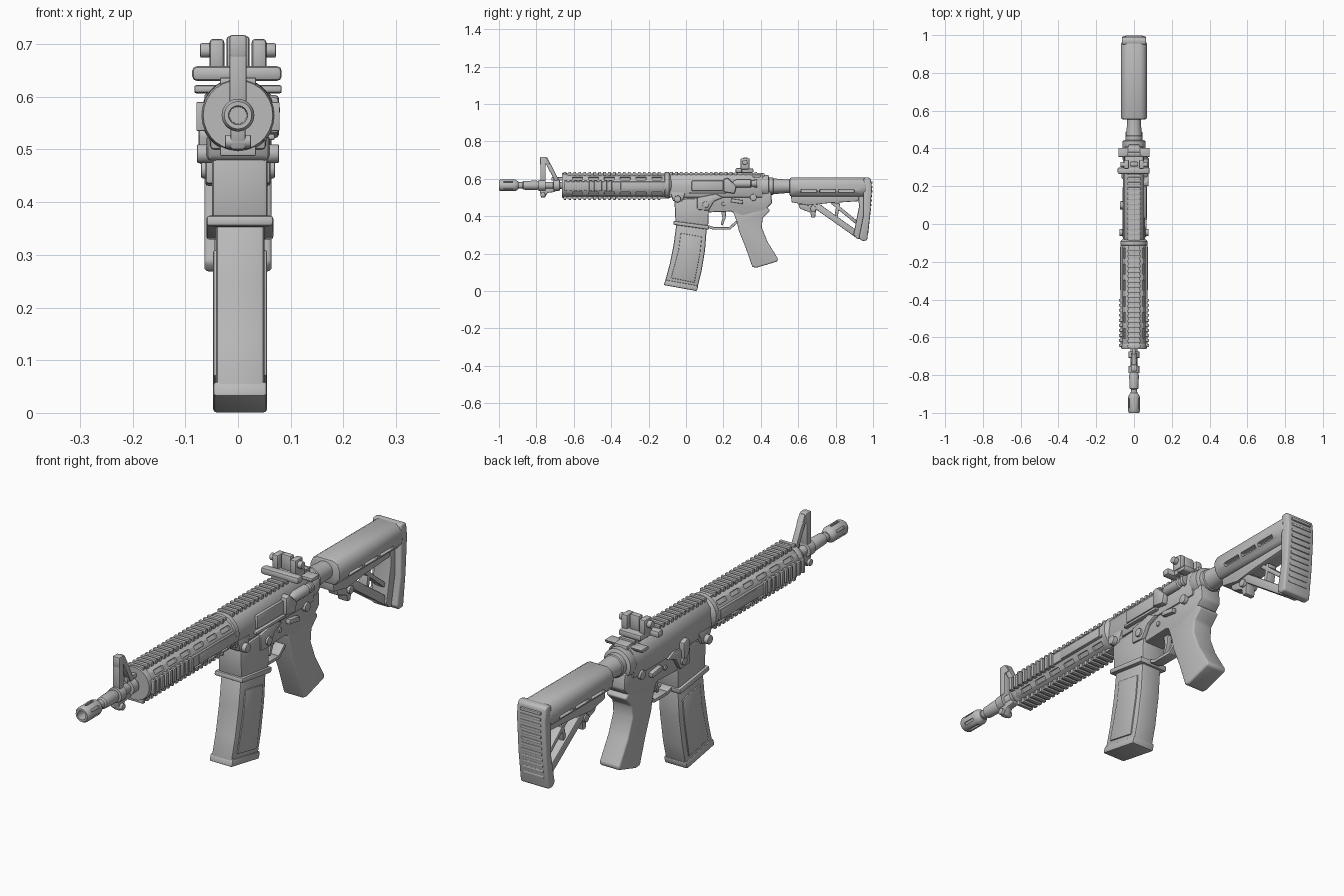
import bpy, bmesh, math
from mathutils import Vector, Matrix

grey = bpy.data.materials.new("grey")
grey.diffuse_color = (0.5, 0.5, 0.5, 1)
AX = 0.565  # height of the barrel axis


def finish(name, bm, bevel=0.0, seg=2):
    bmesh.ops.recalc_face_normals(bm, faces=bm.faces)
    if bevel:
        edges = [e for e in bm.edges if len(e.link_faces) == 2 and e.calc_face_angle() > 0.6]
        bmesh.ops.bevel(bm, geom=edges, offset=bevel, segments=seg, profile=0.5,
                        affect='EDGES', clamp_overlap=True)
    me = bpy.data.meshes.new(name)
    bm.to_mesh(me)
    bm.free()
    me.materials.append(grey)
    ob = bpy.data.objects.new(name, me)
    bpy.context.collection.objects.link(ob)
    return ob


def extrude(name, pts, vec, bevel=0.0, seg=2):
    """Extrude a closed outline of 3D points along vec."""
    bm = bmesh.new()
    f = bm.faces.new([bm.verts.new(p) for p in pts])
    new = bmesh.ops.extrude_face_region(bm, geom=[f])["geom"]
    bmesh.ops.translate(bm, vec=vec, verts=[v for v in new if isinstance(v, bmesh.types.BMVert)])
    return finish(name, bm, bevel, seg)


def side(name, yz, x0, x1, bevel=0.004, seg=2):
    return extrude(name, [(x0, y, z) for y, z in yz], (x1 - x0, 0, 0), bevel, seg)


def section(name, xz, y0, y1, bevel=0.004):
    return extrude(name, [(x, y0, z) for x, z in xz], (0, y1 - y0, 0), bevel)


def boxes(name, items, bevel=0.0):
    """Several boxes (x0, x1, y0, y1, z0, z1) as one object."""
    bm = bmesh.new()
    for x0, x1, y0, y1, z0, z1 in items:
        m = Matrix.Translation(((x0 + x1) / 2, (y0 + y1) / 2, (z0 + z1) / 2)) @ \
            Matrix.Diagonal((x1 - x0, y1 - y0, z1 - z0, 1))
        bmesh.ops.create_cube(bm, size=1, matrix=m)
    return finish(name, bm, bevel)


def lathe(name, prof, z=AX, n=28, x=0.0):
    """Turn (y, radius) points around an axis parallel to y."""
    bm = bmesh.new()
    rings = [[bm.verts.new((x + r * math.sin(2 * math.pi * i / n), y,
                            z + r * math.cos(2 * math.pi * i / n))) for i in range(n)]
             for y, r in prof]
    for a, b in zip(rings, rings[1:]):
        for i in range(n):
            bm.faces.new((a[i], a[(i + 1) % n], b[(i + 1) % n], b[i]))
    bm.faces.new(rings[0])
    bm.faces.new(rings[-1])
    return finish(name, bm)


def pin(name, x0, x1, y, z, r, n=18, bevel=0.003):
    pts = [(x0, y + r * math.cos(2 * math.pi * i / n), z + r * math.sin(2 * math.pi * i / n))
           for i in range(n)]
    bm = bmesh.new()
    f = bm.faces.new([bm.verts.new(p) for p in pts])
    g = bmesh.ops.extrude_face_region(bm, geom=[f])["geom"]
    bmesh.ops.translate(bm, vec=(x1 - x0, 0, 0), verts=[v for v in g if isinstance(v, bmesh.types.BMVert)])
    ends = [e for e in bm.edges if abs(e.verts[0].co.x - e.verts[1].co.x) < 1e-6]
    bmesh.ops.bevel(bm, geom=ends, offset=bevel, segments=2, profile=0.5, affect='EDGES')
    return finish(name, bm)


def bar(name, a, b, w, hx, bevel=0.004):
    """Straight strut between two (y, z) points."""
    a, b = Vector(a), Vector(b)
    d = (b - a).normalized()
    n = Vector((-d.y, d.x)) * w / 2
    return side(name, [a + n, b + n, b - n, a - n], -hx, hx, bevel)


def cut(ob, cutter):
    m = ob.modifiers.new("cut", 'BOOLEAN')
    m.operation, m.object, m.solver = 'DIFFERENCE', cutter, 'EXACT'
    cutter.hide_render = True
    cutter.hide_viewport = True


# Muzzle and barrel
muzzle = lathe("flash_hider", [(-0.93, 0.016), (-1.0, 0.018), (-1.0, 0.026), (-0.992, 0.031),
                               (-0.915, 0.031), (-0.905, 0.027), (-0.895, 0.018), (-0.89, 0.018)])
bm = bmesh.new()
for k in range(6):
    m = Matrix.Translation((0, -0.95, AX)) @ Matrix.Rotation(k * math.pi / 3, 4, 'Y') @ \
        Matrix.Translation((0, 0, 0.034)) @ Matrix.Diagonal((0.01, 0.05, 0.02, 1))
    bmesh.ops.create_cube(bm, size=1, matrix=m)
cut(muzzle, finish("muzzle_slot_cutter", bm))
lathe("barrel", [(-0.9, 0.017), (-0.875, 0.017), (-0.87, 0.023), (-0.8, 0.026), (-0.785, 0.019), (-0.6, 0.019)])

# Front sight tower with open triangle
lathe("sight_collar_front", [(-0.79, 0.02), (-0.788, 0.03), (-0.752, 0.03), (-0.75, 0.02)])
lathe("sight_collar_rear", [(-0.71, 0.02), (-0.708, 0.03), (-0.676, 0.03), (-0.674, 0.02)])
bar("front_sight_post", (-0.765, 0.57), (-0.765, 0.715), 0.028, 0.016)
bar("front_sight_brace", (-0.752, 0.71), (-0.69, 0.59), 0.022, 0.013)
side("front_sight_ear", [(-0.78, 0.675), (-0.78, 0.717), (-0.75, 0.717), (-0.725, 0.68)], -0.016, 0.016)
bar("gas_tube", (-0.72, 0.6), (-0.6, 0.6), 0.018, 0.009)
side("sling_lug", [(-0.785, 0.55), (-0.69, 0.55), (-0.7, 0.53), (-0.74, 0.525), (-0.755, 0.5), (-0.775, 0.5)], -0.014, 0.014)
pin("sling_pin", -0.025, 0.025, -0.765, 0.515, 0.013)

# Handguard shell with slots through the slanted faces
ring = [(0.068 * math.sin(a), AX - 0.003 + 0.066 * math.cos(a))
        for a in [math.pi / 12 + k * math.pi / 6 for k in range(12)]]
guard = section("handguard", ring, -0.655, -0.1, 0.003)
bm = bmesh.new()
for s in (-1, 1):
    for up in (-1, 1):
        for k in range(6):
            m = Matrix.Translation((s * 0.053, -0.58 + k * 0.085, AX - 0.003 + up * 0.042)) @ \
                Matrix.Rotation(s * up * math.radians(52), 4, 'Y') @ Matrix.Diagonal((0.018, 0.055, 0.022, 1))
            bmesh.ops.create_cube(bm, size=1, matrix=m)
cut(guard, finish("handguard_slot_cutter", bm, 0.003))
lathe("handguard_front_ring", [(-0.662, 0.03), (-0.662, 0.066), (-0.645, 0.07), (-0.635, 0.066)])
lathe("handguard_rear_ring", [(-0.115, 0.066), (-0.112, 0.071), (-0.092, 0.071), (-0.075, 0.055)])

# Accessory rails on four sides
def teeth(y0, y1, pitch):
    n = int((y1 - y0) / pitch)
    return [(y0 + i * pitch, y0 + i * pitch + pitch * 0.55) for i in range(n)]

P = 0.0265
boxes("top_rail_teeth", [(-0.034, 0.034, a, b, 0.618, 0.636) for a, b in teeth(-0.655, -0.1, P)], 0.002)
boxes("top_rail_bed", [(-0.028, 0.028, -0.655, -0.1, 0.6, 0.628)])
boxes("bottom_rail_teeth", [(-0.034, 0.034, a, b, 0.488, 0.506) for a, b in teeth(-0.655, -0.1, P)], 0.002)
boxes("bottom_rail_bed", [(-0.028, 0.028, -0.655, -0.1, 0.495, 0.525)])
for s, tag in ((-1, "left"), (1, "right")):
    boxes(tag + "_rail_teeth", [tuple(sorted((s * 0.06, s * 0.079))) + (a, b, 0.535, 0.59)
                                for a, b in teeth(-0.65, -0.36, P)], 0.002)
    boxes(tag + "_rail_bed", [tuple(sorted((s * 0.05, s * 0.071))) + (-0.65, -0.11, 0.54, 0.585)], 0.003)
    boxes(tag + "_rail_cover", [tuple(sorted((s * 0.06, s * 0.074))) + (-0.35, -0.12, 0.542, 0.583)], 0.004)

# Upper receiver and its rail
section("upper_receiver", [(-0.03, 0.625), (0.03, 0.625), (0.052, 0.6), (0.058, 0.56), (0.052, 0.5),
                           (-0.052, 0.5), (-0.058, 0.56), (-0.052, 0.6)], -0.09, 0.41, 0.006)
boxes("receiver_rail_teeth", [(-0.034, 0.034, a, b, 0.62, 0.637) for a, b in teeth(-0.085, 0.4, P)], 0.002)
boxes("receiver_rail_bed", [(-0.028, 0.028, -0.088, 0.4, 0.6, 0.63)])
boxes("port_cover", [(0.05, 0.066, 0.03, 0.2, 0.535, 0.59)], 0.005)
boxes("port_hinge", [(0.05, 0.07, 0.02, 0.21, 0.518, 0.53)], 0.004)
side("case_deflector", [(0.2, 0.53), (0.2, 0.6), (0.225, 0.605), (0.27, 0.56), (0.26, 0.52)], 0.04, 0.078, 0.008)
lathe("forward_assist", [(0.25, 0.012), (0.27, 0.022), (0.345, 0.022), (0.35, 0.017), (0.365, 0.017),
                         (0.367, 0.022), (0.38, 0.02)], 0.575, 18, 0.058)

# Lower receiver and magazine well
side("lower_receiver", [(-0.06, 0.52), (-0.055, 0.48), (0.1, 0.42), (0.24, 0.425), (0.3, 0.4), (0.42, 0.43),
                        (0.46, 0.47), (0.455, 0.53), (0.4, 0.54)], -0.046, 0.046, 0.008)
side("magazine_well", [(-0.062, 0.49), (-0.056, 0.36), (0.118, 0.335), (0.125, 0.5)], -0.049, 0.056, 0.008)
side("well_flare", [(-0.066, 0.375), (-0.068, 0.355), (0.12, 0.328), (0.125, 0.35)], -0.06, 0.067, 0.006)
side("front_pivot_block", [(-0.085, 0.53), (-0.07, 0.48), (-0.02, 0.475), (0.0, 0.53)], -0.06, 0.06, 0.01)
for s, tag in ((-1, "left"), (1, "right")):
    pin(tag + "_front_pin", s * 0.04, s * 0.078, -0.045, 0.492, 0.018)
    pin(tag + "_rear_pin", s * 0.03, s * 0.062, 0.36, 0.5, 0.018)
    pin(tag + "_trigger_pin", s * 0.03, s * 0.052, 0.2, 0.465, 0.01)
    pin(tag + "_magazine_button", s * 0.03, s * 0.07, 0.105, 0.462, 0.017)
    bar(tag + "_selector", (0.24, 0.485), (0.305, 0.475), 0.02, 0.01).location.x = s * 0.055
    side(tag + "_receiver_fence", [(0.06, 0.5), (0.06, 0.435), (0.12, 0.43), (0.15, 0.48), (0.2, 0.5), (0.16, 0.52)],
         s * 0.04, s * 0.062, 0.006)
side("bolt_catch", [(0.09, 0.55), (0.075, 0.53), (0.085, 0.48), (0.115, 0.47), (0.12, 0.54)], -0.075, -0.04, 0.006)

# Magazine, gently curved, with a grip panel on each side
MX = 0.004
side("magazine", [(-0.05, 0.37), (-0.066, 0.25), (-0.088, 0.14), (-0.117, 0.035), (0.057, 0.003), (0.082, 0.1),
                  (0.102, 0.22), (0.112, 0.35)], MX - 0.046, MX + 0.046, 0.009)
side("magazine_floor", [(-0.11, 0.06), (-0.119, 0.032), (0.058, 0.0), (0.066, 0.028)], MX - 0.051, MX + 0.051, 0.006)
side("magazine_panel", [(-0.028, 0.31), (-0.04, 0.22), (-0.08, 0.07), (0.045, 0.045), (0.075, 0.2), (0.085, 0.29)],
     MX - 0.051, MX + 0.051, 0.004)

# Trigger, guard and grip
for i, (a, b) in enumerate([((0.12, 0.345), (0.15, 0.334)), ((0.145, 0.335), (0.235, 0.335)),
                            ((0.23, 0.333), (0.272, 0.37))]):
    bar("trigger_guard_%d" % (i + 1), a, b, 0.014, 0.022, 0.003)
side("trigger", [(0.185, 0.44), (0.195, 0.39), (0.185, 0.355), (0.195, 0.35), (0.212, 0.39), (0.215, 0.44)], -0.011, 0.011, 0.003)
side("grip", [(0.25, 0.43), (0.272, 0.37), (0.283, 0.32), (0.318, 0.235), (0.355, 0.128), (0.38, 0.126), (0.488, 0.158),
              (0.492, 0.172), (0.435, 0.265), (0.405, 0.34), (0.41, 0.39), (0.45, 0.43), (0.42, 0.46)],
     -0.045, 0.045, 0.018, 3)

# Rear sight and charging handle
boxes("rear_sight_base", [(-0.05, 0.05, 0.275, 0.36, 0.632, 0.655)], 0.005)
boxes("rear_sight_clamp", [(-0.087, 0.083, 0.265, 0.3, 0.63, 0.658)], 0.009)
for s, tag in ((-1, "left"), (1, "right")):
    boxes(tag + "_sight_wing", [tuple(sorted((s * 0.026, s * 0.054))) + (0.292, 0.34, 0.65, 0.71)], 0.007)
    pin(tag + "_sight_knob", s * 0.04, s * 0.072, 0.315, 0.688, 0.014)
    side(tag + "_handle_latch", [(0.355, 0.608), (0.355, 0.622), (0.405, 0.622), (0.395, 0.606)], s * 0.02, s * 0.083, 0.004)
boxes("rear_aperture", [(-0.022, 0.022, 0.305, 0.33, 0.65, 0.715)], 0.006)
boxes("charging_handle", [(-0.03, 0.03, 0.33, 0.42, 0.6, 0.63)], 0.005)

# Buffer tube and lock nut
lathe("buffer_tube", [(0.38, 0.05), (0.405, 0.062), (0.44, 0.06), (0.445, 0.046), (0.465, 0.046), (0.468, 0.042),
                      (0.54, 0.036), (0.6, 0.036)], 0.56)

# Stock body with side slots
stock = section("stock_body", [(-0.036, 0.607), (0.036, 0.607), (0.058, 0.596), (0.069, 0.57), (0.067, 0.535),
                               (0.045, 0.505), (-0.045, 0.505), (-0.067, 0.535), (-0.069, 0.57), (-0.058, 0.596)],
                0.553, 0.965, 0.012)
cut(stock, boxes("stock_slot_cutter", [tuple(sorted((s * 0.048, s * 0.09))) + (y, y + 0.085, 0.527, 0.543)
                                       for s in (-1, 1) for y in (0.615, 0.715, 0.815)], 0.004))
side("stock_lower_rail", [(0.56, 0.52), (0.565, 0.475), (0.65, 0.458), (0.76, 0.47), (0.92, 0.48), (0.93, 0.52)], -0.034, 0.034)
bar("stock_brace", (0.68, 0.468), (0.925, 0.295), 0.034, 0.028)
bar("stock_inner_brace", (0.78, 0.475), (0.92, 0.36), 0.018, 0.02)
bar("stock_cross_brace", (0.815, 0.47), (0.8, 0.385), 0.018, 0.02)
side("stock_lever", [(0.6, 0.465), (0.61, 0.44), (0.665, 0.42), (0.67, 0.392), (0.69, 0.392), (0.695, 0.43), (0.73, 0.46)], -0.022, 0.022)
pin("lever_pin", -0.034, 0.034, 0.68, 0.44, 0.016)

# Butt frame and ribbed pad, rounded when seen from behind
side("butt_frame", [(0.915, 0.6), (0.925, 0.45), (0.895, 0.3), (0.915, 0.278), (0.96, 0.275), (0.97, 0.6)], -0.038, 0.038, 0.008)
side("butt_pad", [(0.95, 0.605), (0.948, 0.4), (0.925, 0.285), (0.94, 0.268), (0.968, 0.27), (0.984, 0.4),
                  (0.994, 0.55), (0.988, 0.6), (0.975, 0.608)], -0.064, 0.064, 0.016, 3)
boxes("pad_ribs", [(-0.046, 0.046, y, y + 0.012, z, z + 0.012)
                   for z, y in ((0.31 + 0.024 * i, 0.963 + 0.0021 * i + 0.0045 * math.sin(i * math.pi / 11))
                                for i in range(12))], 0.003)

# Smooth shading with crisp edges
bpy.ops.object.select_all(action='DESELECT')
for ob in bpy.data.objects:
    if ob.type == 'MESH' and not ob.hide_render:
        ob.select_set(True)
        bpy.context.view_layer.objects.active = ob
bpy.ops.object.shade_smooth_by_angle(angle=math.radians(35))
